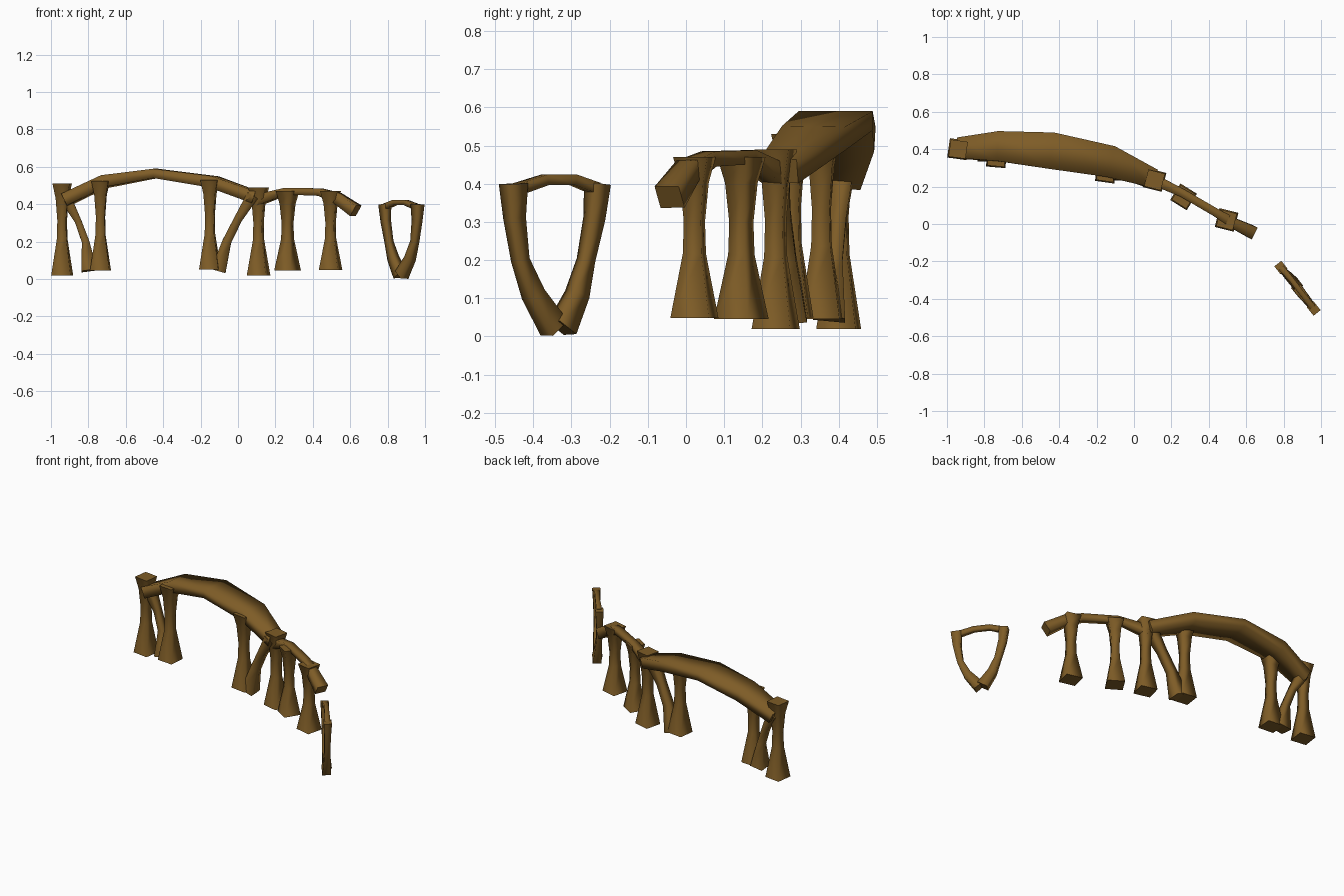
import bpy, bmesh
from math import radians
from mathutils import Vector, Matrix

cube = bpy.data.objects.get("Cube")
if cube:
    bpy.data.objects.remove(cube, do_unlink=True)

# One bark colour for every part
bark = bpy.data.materials.new("brown_bark")
bark.use_nodes = True
bark.diffuse_color = (0.21, 0.108, 0.02, 1)
bark.node_tree.nodes["Principled BSDF"].inputs["Base Color"].default_value = bark.diffuse_color


def sweep(name, path, side, smooth=100):
    """Square-section limb along path points (x, y, z, half width, half depth)."""
    bm = bmesh.new()
    pts = [Vector(p[:3]) for p in path]
    rings = []
    for i, p in enumerate(path):
        a, b = pts[max(i - 1, 0)], pts[min(i + 1, len(pts) - 1)]
        along = (b - a).normalized()
        s = Vector(side)
        s = (s - along * s.dot(along)).normalized()
        d = along.cross(s)
        rings.append([bm.verts.new(pts[i] + s * p[3] * u + d * p[4] * v)
                      for u, v in ((-1, -1), (1, -1), (1, 1), (-1, 1))])
    for r, q in zip(rings, rings[1:]):
        for k in range(4):
            n = (k + 1) % 4
            bm.faces.new((r[k], r[n], q[n], q[k]))
    bm.faces.new(rings[0][::-1])
    bm.faces.new(rings[-1])
    bmesh.ops.recalc_face_normals(bm, faces=bm.faces)
    # Keep the cut ends crisp, smooth the sides
    for f in bm.faces:
        f.smooth = True
    for ring in (rings[0], rings[-1]):
        for k in range(4):
            bm.edges.get((ring[k], ring[(k + 1) % 4])).smooth = False
    mesh = bpy.data.meshes.new(name)
    bm.to_mesh(mesh)
    bm.free()
    mesh.materials.append(bark)
    obj = bpy.data.objects.new(name, mesh)
    bpy.context.collection.objects.link(obj)
    return obj


def pillar(name, x, y, bottom, top, turn):
    """Waisted upright post with a square foot and head."""
    profile = ((0, .052), (.4, .025), (.6, .023), (.84, .031), (1, .046))
    side = Matrix.Rotation(radians(turn), 3, 'Z') @ Vector((1, 0, 0))
    sweep(name, [(x, y, bottom + t * (top - bottom), r, r) for t, r in profile], side)


# Upright posts
pillar("end_post", -.94, .40, .02, .51, -8)
pillar("large_arch_outer_post", -.735, .355, .045, .525, -5)
pillar("large_arch_inner_post", -.15, .275, .05, .53, -8)
pillar("joint_post", .11, .235, .02, .49, -14)
pillar("small_arch_inner_post", .265, .145, .045, .47, -32)
pillar("small_arch_outer_post", .495, .022, .048, .47, -14)

# Broad arched trunk
sweep("large_arch", [
    (-.93, .405, .42, .055, .035), (-.72, .415, .52, .08, .033),
    (-.44, .392, .565, .098, .025), (-.13, .335, .52, .085, .031),
    (.10, .245, .435, .05, .033)], (.2, 1, 0))

# Slim arched trunk with a broken end
sweep("small_arch", [
    (.10, .24, .42, .03, .03), (.26, .165, .47, .022, .018),
    (.44, .06, .465, .022, .02), (.53, .005, .435, .028, .028),
    (.63, -.043, .365, .035, .033)], (.5, 1, 0))

# Slanted braces under the broad arch
sweep("outer_brace", [
    (-.92, .41, .43, .03, .03), (-.855, .40, .31, .02, .018),
    (-.815, .39, .20, .02, .02), (-.795, .375, .045, .042, .042)], (0, 1, 0))
sweep("inner_brace", [
    (.08, .235, .45, .035, .032), (.0, .25, .32, .024, .022),
    (-.06, .265, .2, .024, .024), (-.105, .275, .045, .042, .04)], (0, 1, 0))

# Separate hoop: two bowed legs meeting at the foot and a bowed crosspiece
across = (.78, .62, 0)
sweep("hoop_left_leg", [
    (.96, -.452, .40, .024, .03), (.957, -.449, .31, .019, .023),
    (.945, -.434, .20, .017, .018), (.92, -.40, .11, .022, .024),
    (.875, -.345, .022, .026, .032)], across)
sweep("hoop_right_leg", [
    (.785, -.232, .40, .024, .026), (.79, -.24, .31, .019, .022),
    (.807, -.262, .20, .017, .018), (.83, -.285, .11, .022, .025),
    (.868, -.325, .022, .026, .032)], across)
sweep("hoop_crosspiece", [
    (.79, -.238, .388, .017, .015), (.84, -.295, .41, .014, .014),
    (.897, -.37, .41, .014, .014), (.955, -.445, .385, .017, .015)], across)
